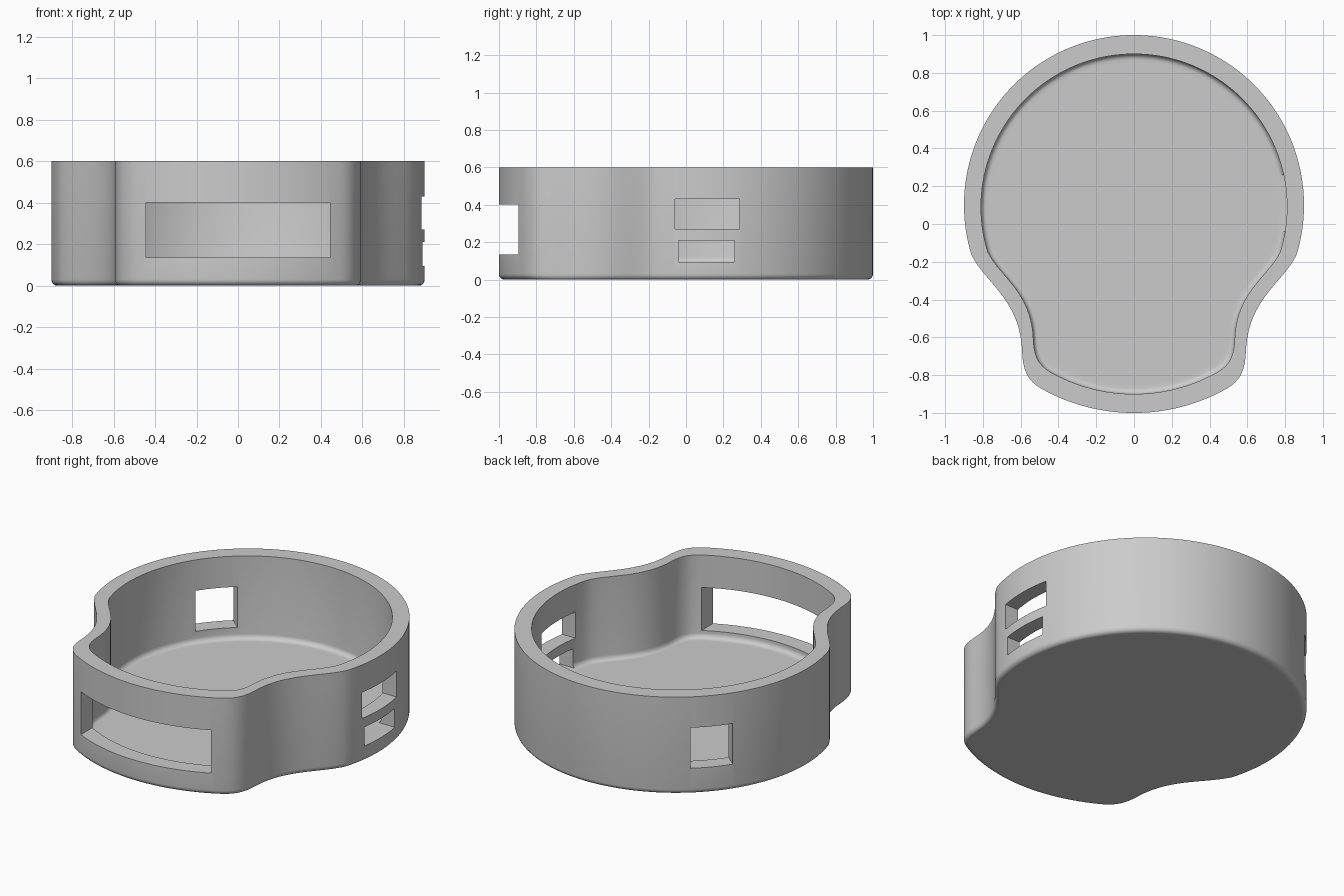
import bpy, bmesh, math
from mathutils import Vector, Matrix
from mathutils.geometry import interpolate_bezier

default = bpy.data.objects.get("Cube")
if default:
    bpy.data.objects.remove(default)

HEIGHT, FLOOR, FILLET, INNER = 0.6, 0.09, 0.03, 0.9


def arc(cy, radius, start, end, steps):
    return [Vector((radius * math.cos(a), cy + radius * math.sin(a)))
            for a in (math.radians(start + (end - start) * i / steps)
                      for i in range(steps + 1))]


def bezier(*points, steps=16):
    return interpolate_bezier(*[Vector(p) for p in points], steps)


# Half outline: round back, S-shaped neck, rounded corner, bowed front
back = arc(0.1, 0.9, 90, -17, 48)
corner_end = Vector((0.49, -0.872))
front_angle = math.degrees(math.atan2(corner_end.y, corner_end.x))
neck = bezier(back[-1], (0.79, -0.31), (0.60, -0.40), (0.592, -0.68), steps=20)
corner = bezier(neck[-1], (0.588, -0.785), (0.555, -0.835), corner_end, steps=12)
front = arc(0, corner_end.length, front_angle, -90, 16)
half = back + neck[1:] + corner[1:] + front[1:]
outline = half + [Vector((-p.x, p.y)) for p in reversed(half[1:-1])]


def fillet(scale, z):
    """Quarter-round steps (scale, height) from a flat up into a wall."""
    steps = 5
    return [(scale - FILLET * (1 - math.sin(a)), z + FILLET * (1 - math.cos(a)))
            for a in (math.pi / 2 * i / steps for i in range(steps + 1))]


# Tray: scaled outline rings from the underside, over the rim, to the floor
rings = [(0.95, 0)] + fillet(1, 0) + [(1, HEIGHT), (INNER, HEIGHT)]
rings += list(reversed(fillet(INNER, FLOOR))) + [(INNER - 0.05, FLOOR)]
bm = bmesh.new()
loops = [[bm.verts.new((p.x * s, p.y * s, z)) for p in outline] for s, z in rings]
n = len(outline)
for low, high in zip(loops, loops[1:]):
    for i in range(n):
        j = (i + 1) % n
        bm.faces.new((low[i], low[j], high[j], high[i]))
bm.faces.new(loops[0])
bm.faces.new(loops[-1])
bmesh.ops.recalc_face_normals(bm, faces=bm.faces)
mesh = bpy.data.meshes.new("tray_shell")
bm.to_mesh(mesh)
bm.free()
tray = bpy.data.objects.new("tray_shell", mesh)
bpy.context.collection.objects.link(tray)

# Material
grey = bpy.data.materials.new("light_grey")
grey.use_nodes = True
colour = (0.6, 0.6, 0.6, 1)
grey.diffuse_color = colour
shader = next(x for x in grey.node_tree.nodes if x.type == 'BSDF_PRINCIPLED')
shader.inputs["Base Color"].default_value = colour
mesh.materials.append(grey)

bpy.ops.object.select_all(action='DESELECT')
bpy.context.view_layer.objects.active = tray
tray.select_set(True)


def cut_window(name, low, high, turn=0):
    """Cut a box between two corners, turned about the round centre."""
    low, high = Vector(low), Vector(high)
    box = bmesh.new()
    bmesh.ops.create_cube(box, size=1)
    bmesh.ops.scale(box, vec=high - low, verts=box.verts)
    bmesh.ops.translate(box, vec=(low + high) / 2, verts=box.verts)
    bmesh.ops.rotate(box, cent=(0, 0.1, 0), verts=box.verts,
                     matrix=Matrix.Rotation(math.radians(turn), 3, 'Z'))
    data = bpy.data.meshes.new(name)
    box.to_mesh(data)
    box.free()
    data.materials.append(grey)
    cutter = bpy.data.objects.new(name, data)
    cutter.hide_render = True
    bpy.context.collection.objects.link(cutter)
    mod = tray.modifiers.new(name, 'BOOLEAN')
    mod.operation = 'DIFFERENCE'
    mod.solver = 'EXACT'
    mod.object = cutter
    bpy.ops.object.modifier_apply(modifier=name)
    bpy.data.objects.remove(cutter)


# Windows: wide front one, two left slots, one on the rear right
cut_window("front_window", (-0.443, -1.2, 0.135), (0.443, -0.7, 0.4))
cut_window("upper_slot", (0.7, -0.06, 0.27), (1, 0.285, 0.43))
cut_window("lower_slot", (0.7, -0.04, 0.094), (1, 0.26, 0.21))
cut_window("rear_window", (0.7, -0.02, 0.16), (1, 0.22, 0.41), turn=138)

bpy.ops.object.shade_smooth_by_angle(angle=math.radians(30))
